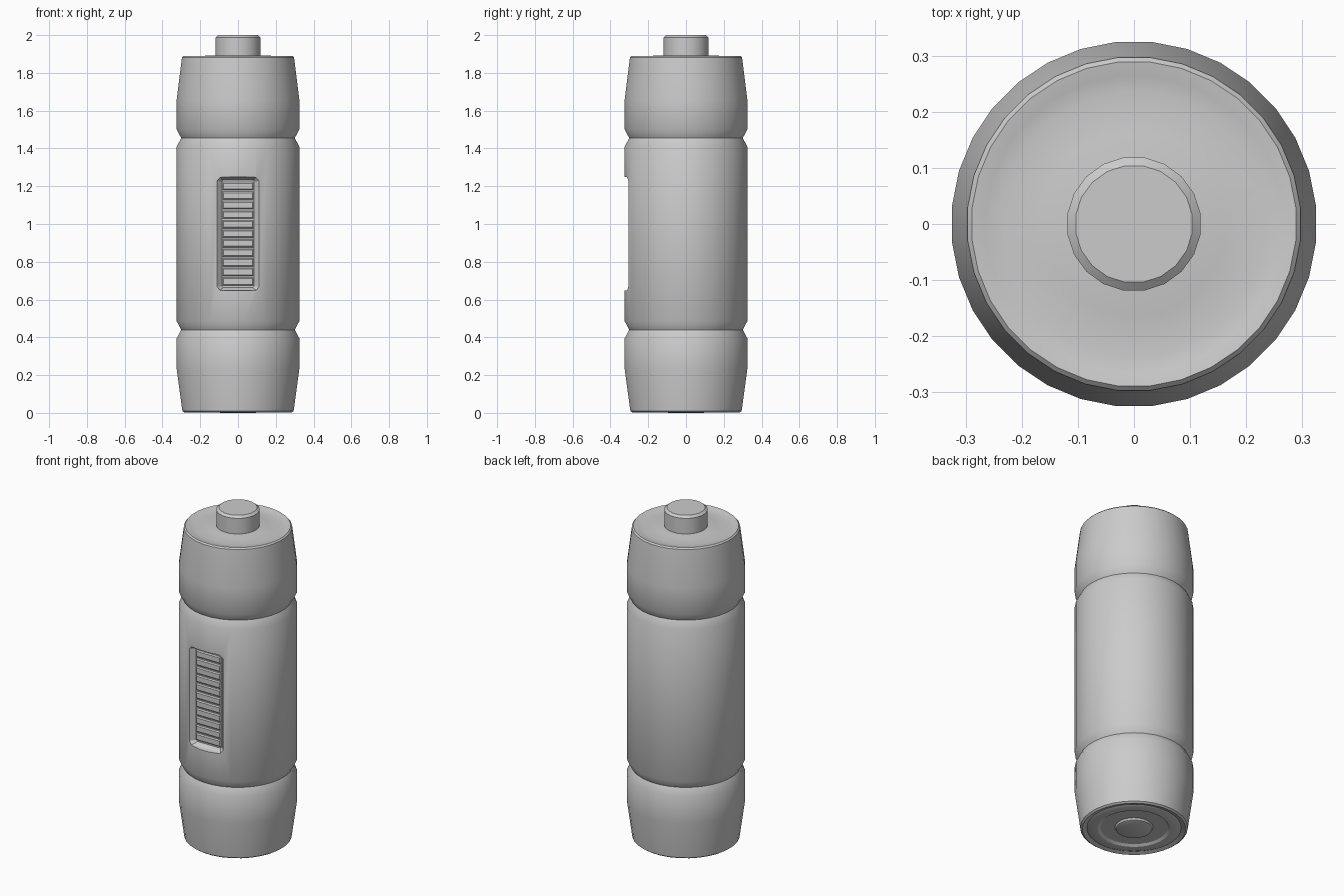
import bpy, bmesh, math

if "Cube" in bpy.data.objects:
    bpy.data.objects.remove(bpy.data.objects["Cube"])


def make_object(name, bm, angle=30):
    bmesh.ops.recalc_face_normals(bm, faces=bm.faces)
    mesh = bpy.data.meshes.new(name)
    bm.to_mesh(mesh)
    bm.free()
    ob = bpy.data.objects.new(name, mesh)
    bpy.context.collection.objects.link(ob)
    bpy.ops.object.select_all(action='DESELECT')
    ob.select_set(True)
    bpy.context.view_layer.objects.active = ob
    if angle:
        bpy.ops.object.shade_smooth_by_angle(angle=math.radians(angle))
    return ob


def skin(bm, loops):
    """Closed solid through a stack of equal-length vertex loops."""
    rings = [[bm.verts.new(p) for p in loop] for loop in loops]
    n = len(rings[0])
    for a, b in zip(rings, rings[1:]):
        for i in range(n):
            j = (i + 1) % n
            bm.faces.new((a[i], a[j], b[j], b[i]))
    bm.faces.new(rings[0])
    bm.faces.new(rings[-1])


def lathe(name, profile, sides):
    bm = bmesh.new()
    angles = [2 * math.pi * (i + 0.5) / sides for i in range(sides)]
    skin(bm, [[(r * math.cos(a), r * math.sin(a), z) for a in angles]
              for r, z in profile])
    return make_object(name, bm)


# Body with tapered end caps, two grooves and stepped end faces
body = lathe("body", [
    (0.10, 0.006), (0.105, 0.014), (0.185, 0.014), (0.20, 0.004),
    (0.245, 0.004), (0.26, 0.010), (0.285, 0.002), (0.296, 0.010),
    (0.326, 0.23), (0.326, 0.395), (0.302, 0.44), (0.326, 0.485),
    (0.326, 1.41), (0.302, 1.455), (0.326, 1.50), (0.326, 1.66),
    (0.298, 1.882), (0.290, 1.89), (0.265, 1.886), (0.235, 1.878),
    (0.165, 1.893)], 32)

# Recessed front panel, cut with a tapered solid with clipped corners
SLOT_Z = 0.948


def slot_loop(y, w, h, c=0.018):
    corners = [(w, h - c), (w - c, h), (c - w, h), (-w, h - c),
               (-w, c - h), (c - w, -h), (w - c, -h), (w, c - h)]
    return [(x, y, SLOT_Z + z) for x, z in corners]


bm = bmesh.new()
skin(bm, [slot_loop(-0.278, 0.086, 0.284, 0.008),
          slot_loop(-0.304, 0.112, 0.298),
          slot_loop(-0.36, 0.112, 0.307)])
cutter = make_object("slot_cutter", bm, 0)
cutter.hide_render = True

cut = body.modifiers.new("slot", 'BOOLEAN')
cut.operation = 'DIFFERENCE'
cut.solver = 'EXACT'
cut.object = cutter
# Cut before the smoothing step
bpy.ops.object.select_all(action='DESELECT')
body.select_set(True)
bpy.context.view_layer.objects.active = body
bpy.ops.object.modifier_apply(modifier=cut.name)
bpy.data.objects.remove(cutter)
bpy.ops.object.shade_smooth_by_angle(angle=math.radians(30))

# Grip ribs inside the panel
bm = bmesh.new()
for i in range(11):
    z = SLOT_Z + (i - 5) * 0.0505
    loops = []
    for y, w, h in ((-0.272, 0.082, 0.021), (-0.282, 0.082, 0.021),
                    (-0.288, 0.076, 0.015)):
        loops.append([(w, y, z + h), (-w, y, z + h),
                      (-w, y, z - h), (w, y, z - h)])
    skin(bm, loops)
make_object("grip_ribs", bm, 0)

# Push button on the top
lathe("top_button", [(0.12, 1.875), (0.12, 1.988), (0.105, 2.0)], 20)

# Small foot disc on the bottom, flush with the ground
lathe("base_disc", [(0.10, 0.02), (0.10, 0.003), (0.094, 0.0)], 32)
